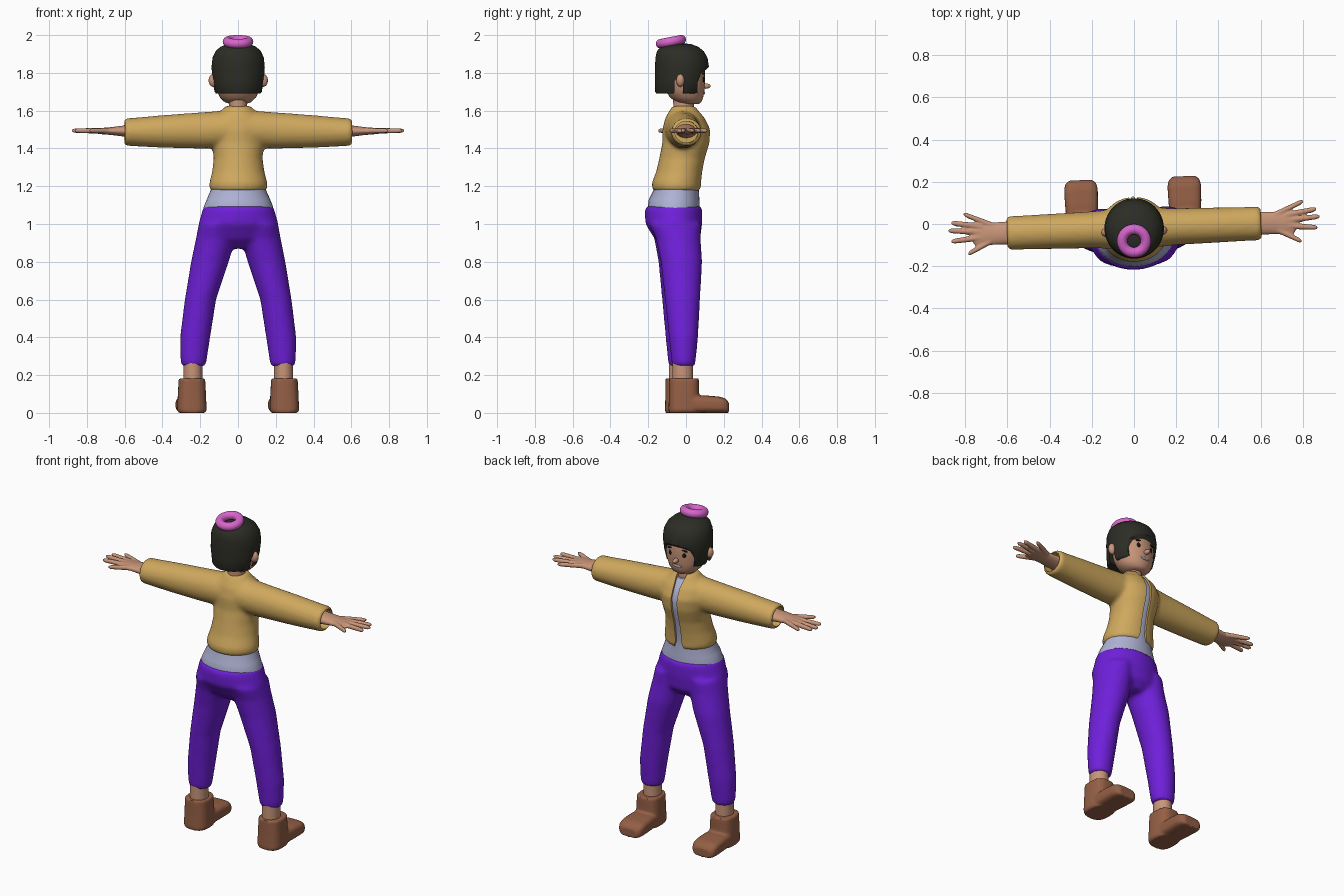
import bpy, bmesh, math
from mathutils import Matrix, Vector

if "Cube" in bpy.data.objects:
    bpy.data.objects.remove(bpy.data.objects["Cube"])

TURN = Matrix.Rotation(math.radians(2.2), 4, 'Z')  # the figure stands slightly turned


def material(name, r, g, b):
    m = bpy.data.materials.new(name)
    m.use_nodes = True
    m.diffuse_color = (r, g, b, 1)
    m.node_tree.nodes["Principled BSDF"].inputs["Base Color"].default_value = (r, g, b, 1)
    return m


SKIN = material("skin", .58, .30, .19)
JACKET = material("mustard", .62, .39, .11)
PANTS = material("purple", .16, .014, .70)
SHIRT = material("pale_lilac", .43, .45, .66)
SHOE = material("brown_leather", .30, .115, .06)
HAIR = material("black_hair", .026, .026, .019)
TIE = material("pink", .68, .13, .60)
DARK = material("eye_black", .008, .008, .008)
MOUTH = material("mouth_grey", .35, .35, .38)


def loft(bm, rings, axis, power=2.0, n=32):
    """Closed skin over rings of (centre, radius a, radius b) across an axis."""
    a, b = {'X': (1, 2), 'Y': (0, 2), 'Z': (0, 1)}[axis]
    loops = []
    for centre, ra, rb in rings:
        loop = []
        for i in range(n):
            t = math.tau * i / n
            p = Vector(centre)
            p[a] += ra * math.copysign(abs(math.cos(t)) ** (2 / power), math.cos(t))
            p[b] += rb * math.copysign(abs(math.sin(t)) ** (2 / power), math.sin(t))
            loop.append(bm.verts.new(p))
        loops.append(loop)
    for lo, hi in zip(loops, loops[1:]):
        for i in range(n):
            j = (i + 1) % n
            bm.faces.new((lo[i], lo[j], hi[j], hi[i]))
    bm.faces.new(loops[0][::-1])
    bm.faces.new(loops[-1])


def upright(rows, x=0):
    """Rows of (z, radius x, centre y, radius y) as rings."""
    return [((x, y, z), rx, ry) for z, rx, y, ry in rows]


def prism(bm, points, along):
    face = bm.faces.new([bm.verts.new(p) for p in points])
    top = bmesh.ops.extrude_face_region(bm, geom=[face])["geom"]
    bmesh.ops.translate(bm, vec=along, verts=[v for v in top if isinstance(v, bmesh.types.BMVert)])


def blob(bm, centre, size, tilt=0):
    m = Matrix.Translation(centre) @ Matrix.Rotation(tilt, 4, 'Y') @ Matrix.Diagonal((*size, 1))
    bmesh.ops.create_uvsphere(bm, u_segments=20, v_segments=12, radius=1, matrix=m)


def finish(name, bm, mat, voxel=0, smooth=6, cutter=None, angle=50):
    """Turn a bmesh into an object, fuse and cut it, then shade it."""
    bmesh.ops.recalc_face_normals(bm, faces=bm.faces[:])
    me = bpy.data.meshes.new(name)
    bm.to_mesh(me)
    bm.free()
    me.materials.append(mat)
    ob = bpy.data.objects.new(name, me)
    bpy.context.collection.objects.link(ob)
    if voxel:
        fuse = ob.modifiers.new("fuse", 'REMESH')
        fuse.mode = 'VOXEL'
        fuse.voxel_size = voxel
        relax = ob.modifiers.new("relax", 'SMOOTH')
        relax.iterations = smooth
    if cutter:
        cut = ob.modifiers.new("cut", 'BOOLEAN')
        cut.operation = 'DIFFERENCE'
        cut.solver = 'EXACT'
        cut.object = cutter
    if ob.modifiers:
        graph = bpy.context.evaluated_depsgraph_get()
        baked = bpy.data.meshes.new_from_object(ob.evaluated_get(graph))
        ob.modifiers.clear()
        ob.data = baked
        baked.materials.clear()
        baked.materials.append(mat)
    if cutter:
        bpy.data.objects.remove(cutter)
    if not name.endswith("cutter"):
        ob.data.transform(TURN)
        bpy.ops.object.select_all(action='DESELECT')
        ob.select_set(True)
        bpy.context.view_layer.objects.active = ob
        bpy.ops.object.shade_smooth_by_angle(angle=math.radians(angle))
    ob.hide_render = name.endswith("cutter")
    return ob


TORSO = [(1.175, .142, -.05, .12), (1.19, .155, -.05, .13), (1.22, .153, -.05, .13),
         (1.28, .138, -.035, .122), (1.35, .129, -.02, .121), (1.43, .14, 0, .125),
         (1.5, .15, .002, .127), (1.56, .14, -.005, .105), (1.6, .09, -.01, .078),
         (1.625, .066, -.01, .062)]

# Jacket cutter: front opening and hollow sleeve ends
bm = bmesh.new()
edge = [(.05, 1.15), (.03, 1.185), (.02, 1.22), (.018, 1.4), (.02, 1.56), (.035, 1.65)]
prism(bm, [(x, .03, z) for x, z in edge] + [(-x, .03, z) for x, z in edge[::-1]], (0, .3, 0))
for s in (-1, 1):
    loft(bm, [((s * x, -.02, 1.487), .062, .057) for x in (.55, .7)], 'X')
cutter = finish("jacket_cutter", bm, JACKET)

# Jacket
bm = bmesh.new()
loft(bm, upright(TORSO), 'Z')
for s in (-1, 1):
    sleeve = [(0, 1.505, .1, .1), (.2, 1.495, .087, .096), (.4, 1.49, .083, .086),
              (.54, 1.487, .08, .076), (.59, 1.487, .08, .073), (.604, 1.487, .074, .067)]
    loft(bm, [((s * x, -.02, z), ry, rz) for x, z, ry, rz in sleeve], 'X')
finish("jacket", bm, JACKET, voxel=.011, cutter=cutter)

# Shirt under the jacket, flaring out over the waistband
bm = bmesh.new()
waist = [(1.05, .186, -.065, .138), (1.09, .184, -.065, .138), (1.13, .168, -.063, .134)]
loft(bm, upright(waist + [(z, rx - .013, y, ry - .013) for z, rx, y, ry in TORSO[1:-1]]), 'Z')
finish("shirt", bm, SHIRT)

# Trousers
bm = bmesh.new()
loft(bm, upright([(.87, .1, -.035, .07), (.92, .2, -.045, .12), (1.0, .212, -.065, .15),
                  (1.07, .192, -.066, .152), (1.095, .184, -.065, .146)]), 'Z')
leg = [(1.0, .11, .1, -.06, .135), (.92, .12, .105, -.045, .118), (.8, .15, .1, -.03, .11),
       (.6, .2, .083, -.026, .093), (.4, .228, .08, -.022, .077), (.28, .236, .07, -.022, .065),
       (.247, .236, .063, -.022, .06)]
for s in (-1, 1):
    loft(bm, [((s * x, y, z), rx, ry) for z, x, rx, y, ry in leg], 'Z')
finish("trousers", bm, PANTS, voxel=.012, smooth=8)

for side, s in (("left", 1), ("right", -1)):
    # Ankle
    bm = bmesh.new()
    loft(bm, upright([(.1, .05, -.027, .055), (.3, .05, -.027, .055)], s * .24), 'Z')
    finish(side + "_ankle", bm, SKIN)

    # Shoe: shaft fused with a rounded toe box
    bm = bmesh.new()
    loft(bm, upright([(0, .07, -.02, .08), (.015, .078, -.02, .082), (.09, .075, -.02, .08),
                      (.182, .07, -.02, .079)], s * .245), 'Z', power=2.8)
    toe = [(-.05, .07, .045), (.1, .078, .046), (.17, .08, .043), (.2, .074, .038), (.217, .055, .028)]
    loft(bm, [((s * .245, y, rz), rx, rz) for y, rx, rz in toe], 'Y', power=3.5)
    finish(side + "_shoe", bm, SHOE, voxel=.007, smooth=6)

    # Forearm, palm and fingers
    bm = bmesh.new()
    arm = [(.5, .055, .042), (.6, .055, .03), (.67, .053, .021), (.72, .06, .017),
           (.755, .055, .013), (.765, .04, .009)]
    loft(bm, [((s * x, -.02, 1.492), ry, rz) for x, ry, rz in arm], 'X')
    fingers = [(.65, .01, .805, .078), (.72, .015, .865, .038), (.72, -.01, .88, .002),
               (.72, -.035, .868, -.05), (.68, -.055, .79, -.112)]
    for x0, y0, x1, y1 in fingers:
        steps = [(0, .015), (.5, .014), (.9, .012), (1, .007)]
        loft(bm, [((s * (x0 + (x1 - x0) * t), y0 + (y1 - y0) * t, 1.494), r, r)
                  for t, r in steps], 'X', n=12)
    finish(side + "_hand", bm, SKIN, voxel=.005, smooth=3)

    # Ear
    bm = bmesh.new()
    blob(bm, (s * .132, -.035, 1.76), (.025, .022, .034))
    finish(side + "_ear", bm, SKIN)

    # Eye and eyebrow
    bm = bmesh.new()
    blob(bm, (s * .045, .089, 1.766), (.011, .007, .015))
    blob(bm, (s * .047, .089, 1.796), (.02, .008, .005), s * .15)
    finish(side + "_eye_and_brow", bm, DARK)

# Neck and head
bm = bmesh.new()
loft(bm, upright([(1.55, .05, -.012, .056), (1.62, .047, -.012, .055), (1.72, .047, -.015, .055)]), 'Z')
finish("neck", bm, SKIN)
bm = bmesh.new()
loft(bm, upright([(1.635, .04, .022, .045), (1.645, .07, .015, .066), (1.67, .096, .003, .088),
                  (1.71, .113, -.006, .104), (1.76, .12, -.012, .112), (1.82, .122, -.015, .115),
                  (1.9, .1, -.02, .1)]), 'Z')
finish("head", bm, SKIN)
bm = bmesh.new()
blob(bm, (0, .105, 1.73), (.014, .026, .014))
finish("nose", bm, SKIN)
bm = bmesh.new()
blob(bm, (0, .092, 1.694), (.03, .009, .009))
finish("mouth", bm, MOUTH)

# Hair: cap with the face and ear openings cut away
bm = bmesh.new()
face = [(.055, 1.6), (.058, 1.75), (.075, 1.795), (.125, 1.835), (.3, 1.84), (.3, 1.6)]
ear = [(-.07, 1.6), (-.065, 1.76), (-.042, 1.785), (-.022, 1.765), (-.015, 1.6)]
for outline in (face, ear):
    prism(bm, [(-.3, y, z) for y, z in outline], (.6, 0, 0))
cutter = finish("hair_cutter", bm, HAIR)
bm = bmesh.new()
loft(bm, upright([(1.69, .118, -.035, .122), (1.7, .126, -.033, .13), (1.76, .136, -.026, .138),
                  (1.83, .141, -.021, .143), (1.88, .136, -.024, .138), (1.915, .12, -.03, .124),
                  (1.938, .095, -.035, .1), (1.952, .06, -.035, .064), (1.957, .02, -.035, .02)]),
     'Z', n=48)
finish("hair", bm, HAIR, cutter=cutter)

# Hair tie ring
bpy.ops.mesh.primitive_torus_add(major_radius=.056, minor_radius=.025, major_segments=40,
                                 minor_segments=16, location=(0, -.08, 1.965),
                                 rotation=(math.radians(11), 0, 0))
tie = bpy.context.object
tie.name = "hair_tie"
tie.data.materials.append(TIE)
bpy.ops.object.shade_smooth_by_angle(angle=math.radians(50))
